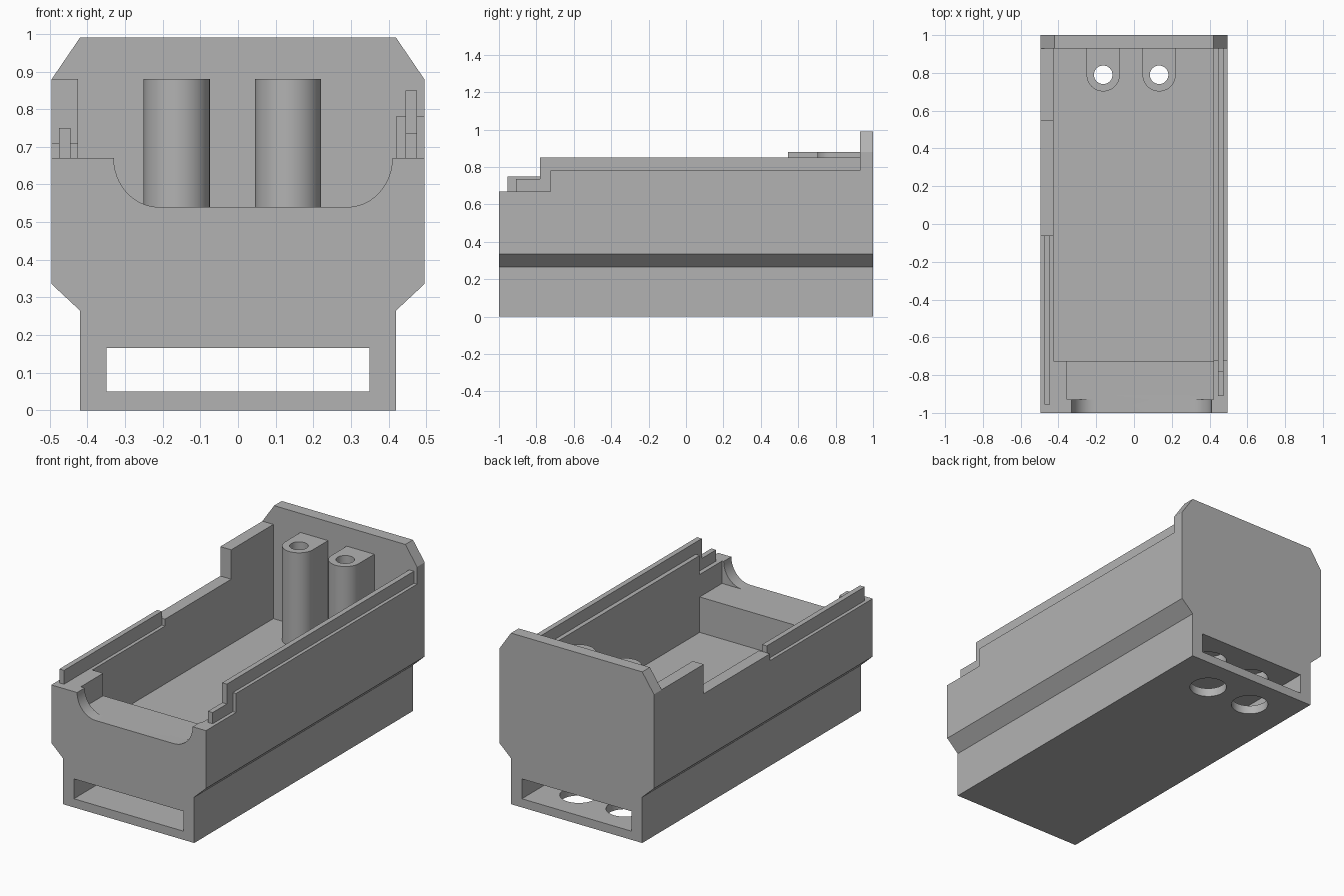
import bpy, bmesh, math

old = bpy.data.objects.get("Cube")
if old:
    bpy.data.objects.remove(old, do_unlink=True)

grey = bpy.data.materials.new("plain_grey")
grey.use_nodes = True
GREY = (0.45, 0.45, 0.45, 1)
grey.diffuse_color = GREY
grey.node_tree.nodes["Principled BSDF"].inputs["Base Color"].default_value = GREY


def prism(name, pts, axis, a, b):
    """Extrude a 2D outline along one axis from a to b."""
    place = {"x": lambda p, t: (t, p[0], p[1]),
             "y": lambda p, t: (p[0], t, p[1]),
             "z": lambda p, t: (p[0], p[1], t)}[axis]
    bm = bmesh.new()
    low = [bm.verts.new(place(p, a)) for p in pts]
    high = [bm.verts.new(place(p, b)) for p in pts]
    bm.faces.new(low)
    bm.faces.new(high[::-1])
    for i in range(len(pts)):
        j = (i + 1) % len(pts)
        bm.faces.new((low[i], low[j], high[j], high[i]))
    bmesh.ops.recalc_face_normals(bm, faces=bm.faces)
    mesh = bpy.data.meshes.new(name)
    bm.to_mesh(mesh)
    bm.free()
    mesh.materials.append(grey)
    ob = bpy.data.objects.new(name, mesh)
    bpy.context.collection.objects.link(ob)
    return ob


def box(name, x0, x1, y0, y1, z0, z1):
    return prism(name, [(x0, y0), (x1, y0), (x1, y1), (x0, y1)], "z", z0, z1)


def arc(cx, cy, rx, ry, start, end, n):
    angles = [math.radians(start + (end - start) * i / n) for i in range(n + 1)]
    return [(cx + rx * math.cos(t), cy + ry * math.sin(t)) for t in angles]


def cylinder(name, x, y, r, z0, z1):
    return prism(name, arc(x, y, r, r, 0, 360, 48)[:-1], "z", z0, z1)


def activate(ob):
    bpy.ops.object.select_all(action="DESELECT")
    ob.select_set(True)
    bpy.context.view_layer.objects.active = ob


def cut(ob, cutter):
    mod = ob.modifiers.new("cut", "BOOLEAN")
    mod.operation = "DIFFERENCE"
    mod.solver = "EXACT"
    mod.object = cutter
    activate(ob)
    bpy.ops.object.modifier_apply(modifier=mod.name)
    bpy.data.objects.remove(cutter, do_unlink=True)


def smooth(ob):
    activate(ob)
    bpy.ops.object.shade_smooth_by_angle(angle=math.radians(30))


FLOOR, LEDGE, RIM = 0.335, 0.54, 0.67
CAVITY_FRONT, PLATE = -0.725, 0.93
HOLE_Y = 0.79

# Housing: full end-plate outline swept along the length
half = [(0.42, 0), (0.42, 0.265), (0.495, 0.335), (0.495, 0.88), (0.42, 0.99)]
body = prism("housing", half + [(-x, z) for x, z in reversed(half)], "y", -1, 1)

# Stepped tops of the two side walls
cut(body, prism("right_wall_cutter",
                [(-1.1, RIM), (-0.06, RIM), (-0.06, 0.71), (0.545, 0.71), (0.545, 0.88),
                 (PLATE, 0.88), (PLATE, 1.2), (-1.1, 1.2)], "x", -0.6, 0.1))
cut(body, prism("left_wall_cutter",
                [(-1.1, RIM), (CAVITY_FRONT, RIM), (CAVITY_FRONT, 0.78),
                 (PLATE, 0.78), (PLATE, 1.2), (-1.1, 1.2)], "x", 0, 0.6))

# Main cavity, front ledge and rounded front notch
cut(body, box("cavity_cutter", -0.425, 0.42, CAVITY_FRONT, PLATE, FLOOR, 1.2))
cut(body, box("ledge_cutter", -0.355, 0.42, -0.93, -0.6, LEDGE, 1.1))
notch = ([(-0.33, 0.8)] + arc(-0.21, RIM, 0.12, RIM - LEDGE, 180, 270, 12)
         + arc(0.29, RIM, 0.12, RIM - LEDGE, 270, 360, 12) + [(0.41, 0.8)])
cut(body, prism("notch_cutter", notch, "y", -1.1, -0.9))

# Slot running the whole length near the base
cut(body, box("slot_cutter", -0.35, 0.35, -1.1, 1.1, 0.05, 0.165))

# Screw posts against the end plate, with through holes and wide recesses below
for side, x in (("right", -0.163), ("left", 0.133)):
    outline = arc(x, HOLE_Y, 0.088, 0.088, 180, 360, 24)
    outline += [(x + 0.088, PLATE + 0.005), (x - 0.088, PLATE + 0.005)]
    post = prism(side + "_screw_post", outline, "z", FLOOR - 0.005, 0.88)
    cut(post, cylinder("post_hole_cutter", x, HOLE_Y, 0.049, 0.1, 1.1))
    smooth(post)
    cut(body, cylinder("recess_cutter", x, HOLE_Y, 0.1, -0.1, 0.25))
    cut(body, cylinder("floor_hole_cutter", x, HOLE_Y, 0.049, 0.2, 0.5))
smooth(body)

# Thin locating ribs along the wall tops
box("right_rib", -0.475, -0.445, -0.955, -0.06, RIM - 0.01, 0.75)
prism("left_rib", [(-0.91, 0.66), (-0.91, 0.735), (-0.78, 0.735), (-0.78, 0.85),
                   (PLATE + 0.005, 0.85), (PLATE + 0.005, 0.66)], "x", 0.445, 0.475)
